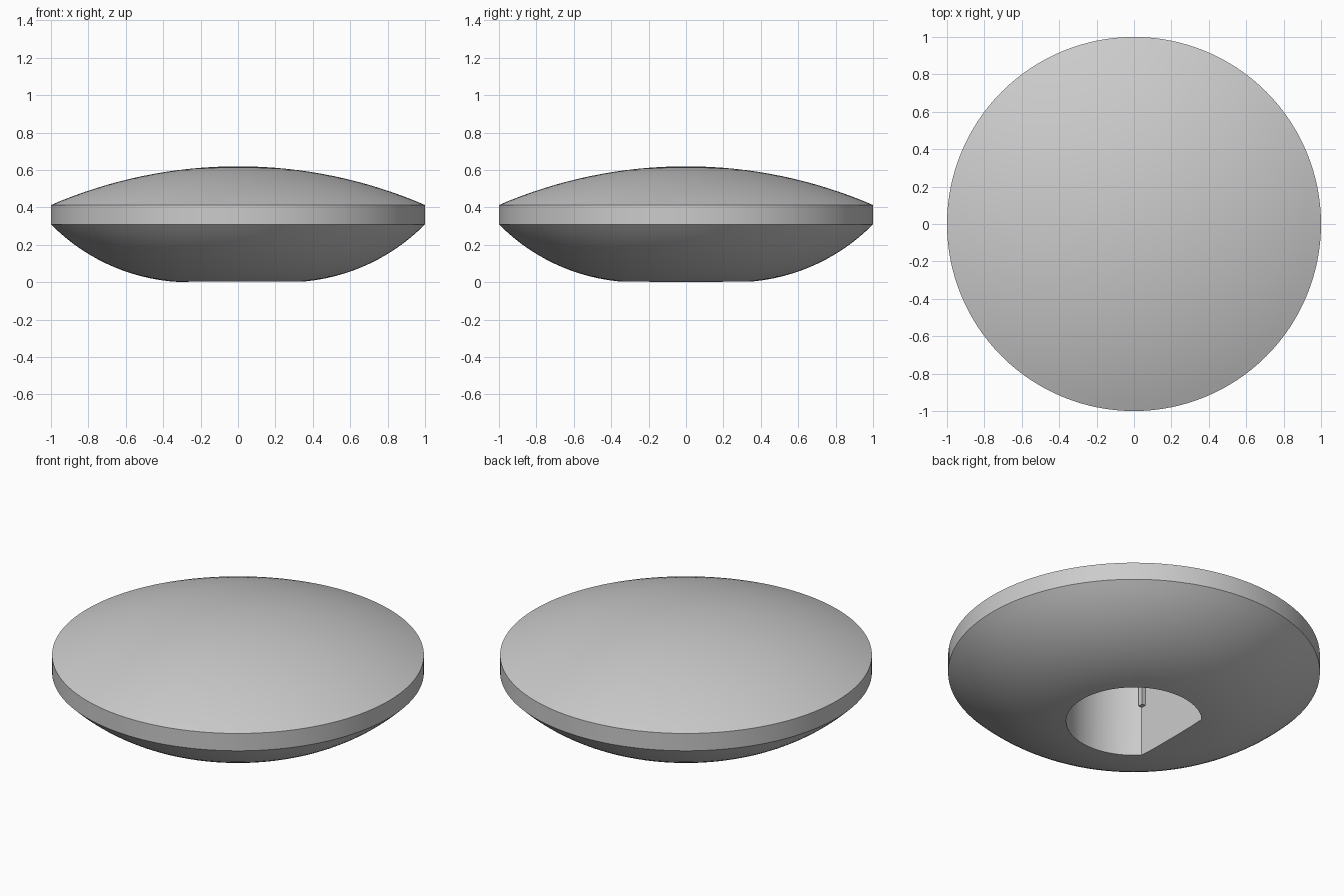
import bpy, bmesh, math
from mathutils import Matrix

if "Cube" in bpy.data.objects:
    bpy.data.objects.remove(bpy.data.objects["Cube"])

SEGMENTS = 128
HOLE_R, FLAT_X, HOLE_TOP = 0.365, -0.265, 0.47

grey = bpy.data.materials.new("plain grey")
grey.use_nodes = True
grey.diffuse_color = (0.6, 0.6, 0.6, 1)
grey.node_tree.nodes["Principled BSDF"].inputs["Base Color"].default_value = grey.diffuse_color


def add_object(name, bm):
    bmesh.ops.recalc_face_normals(bm, faces=bm.faces)
    mesh = bpy.data.meshes.new(name)
    bm.to_mesh(mesh)
    bm.free()
    mesh.materials.append(grey)
    obj = bpy.data.objects.new(name, mesh)
    bpy.context.collection.objects.link(obj)
    return obj


def select_only(obj):
    bpy.ops.object.select_all(action='DESELECT')
    obj.select_set(True)
    bpy.context.view_layer.objects.active = obj


# Profile: bowl arc, straight rim, domed top
bowl_start, bowl_r = 0.26, 1.038
bowl_angle = math.asin((1 - bowl_start) / bowl_r)
dome_r, top = 2.52, 0.62
dome_angle = math.asin(1 / dome_r)
profile = [(0, 0)]
for i in range(17):
    a = bowl_angle * i / 16
    profile.append((bowl_start + bowl_r * math.sin(a), bowl_r * (1 - math.cos(a))))
for i in range(16, -1, -1):
    a = dome_angle * i / 16
    profile.append((dome_r * math.sin(a), top - dome_r * (1 - math.cos(a))))

# Revolved body
bm = bmesh.new()
verts = [bm.verts.new((r, 0, z)) for r, z in profile]
edges = [bm.edges.new(pair) for pair in zip(verts, verts[1:])]
bmesh.ops.spin(bm, geom=verts + edges, cent=(0, 0, 0), axis=(0, 0, 1),
               angle=math.tau, steps=SEGMENTS)
bmesh.ops.remove_doubles(bm, verts=bm.verts, dist=0.0001)
body = add_object("knob_body", bm)

# D-shaped shaft hole cutter
bm = bmesh.new()
half = math.acos(FLAT_X / HOLE_R)
outline = []
for i in range(73):
    a = -half + 2 * half * i / 72
    outline.append(bm.verts.new((HOLE_R * math.cos(a), HOLE_R * math.sin(a), -0.2)))
base = bm.faces.new(outline)
grown = bmesh.ops.extrude_face_region(bm, geom=[base])["geom"]
bmesh.ops.translate(bm, vec=(0, 0, HOLE_TOP + 0.2),
                    verts=[g for g in grown if isinstance(g, bmesh.types.BMVert)])
cutter = add_object("shaft_hole_cutter", bm)
cutter.hide_render = True

cut = body.modifiers.new("shaft_hole", 'BOOLEAN')
cut.operation, cut.solver, cut.object = 'DIFFERENCE', 'EXACT', cutter
select_only(body)
bpy.ops.object.modifier_apply(modifier=cut.name)
bpy.data.objects.remove(cutter)
bpy.ops.object.shade_smooth_by_angle(angle=math.radians(20))

# Small grip ribs at both ends of the flat, deep in the hole
for side, name in ((1, "back_grip_rib"), (-1, "front_grip_rib")):
    bm = bmesh.new()
    bmesh.ops.create_cube(bm, size=1, matrix=Matrix.Translation((-0.255, side * 0.235, 0.385))
                          @ Matrix.Diagonal((0.026, 0.03, 0.17, 1)))
    add_object(name, bm)
